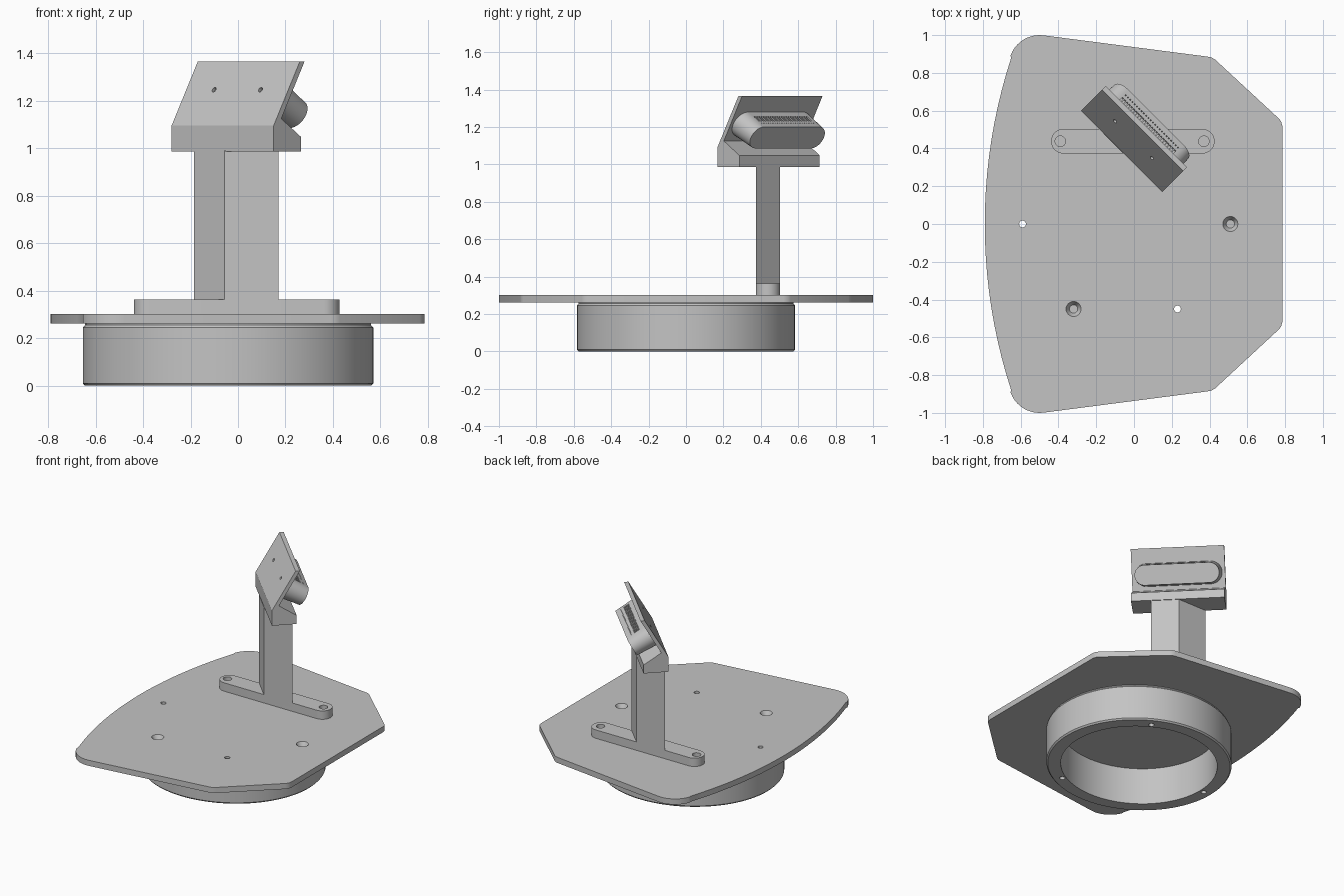
import bpy, bmesh, math
from mathutils import Matrix, Vector

cube = bpy.data.objects.get("Cube")
if cube:
    bpy.data.objects.remove(cube, do_unlink=True)

grey = bpy.data.materials.new("plain grey")
grey.use_nodes = True
GREY = (0.55, 0.55, 0.55, 1)
grey.diffuse_color = GREY
grey.node_tree.nodes["Principled BSDF"].inputs["Base Color"].default_value = GREY


def make(name, bm, matrix=None):
    bmesh.ops.recalc_face_normals(bm, faces=bm.faces)
    if matrix:
        bm.transform(matrix)
    mesh = bpy.data.meshes.new(name)
    bm.to_mesh(mesh)
    bm.free()
    mesh.materials.append(grey)
    ob = bpy.data.objects.new(name, mesh)
    bpy.context.collection.objects.link(ob)
    return ob


def add_prism(bm, low, z0, z1, high=None):
    a = [bm.verts.new((x, y, z0)) for x, y in low]
    b = [bm.verts.new((x, y, z1)) for x, y in (high or low)]
    bm.faces.new(a[::-1])
    bm.faces.new(b)
    for i in range(len(a)):
        j = (i + 1) % len(a)
        bm.faces.new((a[i], a[j], b[j], b[i]))


def prism(name, low, z0, z1, high=None, matrix=None):
    bm = bmesh.new()
    add_prism(bm, low, z0, z1, high)
    return make(name, bm, matrix)


def arc(cx, cy, r, start, end, n=16):
    angles = [math.radians(start + (end - start) * i / n) for i in range(n + 1)]
    return [(cx + r * math.cos(a), cy + r * math.sin(a)) for a in angles]


def circle(x, y, r, n=24):
    return arc(x, y, r, 0, 360, n)[:-1]


def stadium(half, r, cx=0, cy=0):
    return arc(cx + half - r, cy, r, -90, 90) + arc(cx - half + r, cy, r, 90, 270)


def activate(ob):
    bpy.ops.object.select_all(action="DESELECT")
    ob.select_set(True)
    bpy.context.view_layer.objects.active = ob


def cut(ob, bm, matrix=None):
    cutter = make("cutter", bm, matrix)
    cutter.hide_render = True
    mod = ob.modifiers.new("cut", "BOOLEAN")
    mod.operation = "DIFFERENCE"
    mod.solver = "EXACT"
    mod.object = cutter
    activate(ob)
    bpy.ops.object.modifier_apply(modifier=mod.name)
    bpy.data.objects.remove(cutter, do_unlink=True)


def smooth(ob):
    activate(ob)
    bpy.ops.object.shade_smooth_by_angle(angle=math.radians(30))


# Base plate: bowed back edge, rounded corners, clipped far side
half = arc(2.05, 0, 2.84, 180, 162, 10)
half += arc(-0.5, 0.837, 0.163, 160, 82, 10)
half += [(0.39, 0.886), (0.41, 0.882), (0.43, 0.87), (0.765, 0.56), (0.779, 0.543), (0.785, 0.52)]
outline = half + [(x, -y) for x, y in reversed(half[1:])]
plate = prism("base_plate", outline, 0.262, 0.302)

screw_holes = [(-0.59, 0), (0.23, -0.45), (0.23, 0.45)]
holes = bmesh.new()
for x, y in screw_holes:
    add_prism(holes, circle(x, y, 0.018), 0.2, 0.4)
for x, y in ((0.51, 0), (-0.32, -0.45)):
    add_prism(holes, circle(x, y, 0.022), 0.27, 0.32, circle(x, y, 0.05))
    add_prism(holes, circle(x, y, 0.015), 0.2, 0.265)
cut(plate, holes)

# Slightly oval ring under the plate
profile = [(0.845, 0), (0.985, 0), (1, 0.01), (1, 0.245), (0.985, 0.255), (0.985, 0.263), (0.845, 0.263)]
SEG = 96
bm = bmesh.new()
loops = []
for i in range(SEG):
    a = math.tau * i / SEG
    loops.append([bm.verts.new((-0.042 + 0.612 * r * math.cos(a), 0.584 * r * math.sin(a), z))
                  for r, z in profile])
for i in range(SEG):
    p, q = loops[i], loops[(i + 1) % SEG]
    for j in range(len(profile)):
        k = (j + 1) % len(profile)
        bm.faces.new((p[j], q[j], q[k], p[k]))
ring = make("base_ring", bm)
holes = bmesh.new()
for x, y in screw_holes:
    add_prism(holes, circle(x, y, 0.018), -0.1, 0.4)
cut(ring, holes)

# Foot bar with two bolt holes
foot = prism("foot_bar", stadium(0.433, 0.065, -0.006, 0.438), 0.302, 0.362)
holes = bmesh.new()
for x in (-0.39, 0.37):
    add_prism(holes, circle(x, 0.438, 0.028), 0.28, 0.4)
cut(foot, holes)

# Post: parallelogram section with two diagonal faces
prism("post", [(-0.057, 0.373), (0.17, 0.373), (0.04, 0.503), (-0.185, 0.503)], 0.33, 0.99)

# Head frame: u runs along the head, v points to its back
U = Vector((1, -1, 0)).normalized()
V = Vector((1, 1, 0)).normalized()
Z = Vector((0, 0, 1))
MID = -0.318


def frame(x, y, z, origin):
    m = Matrix((x, y, z)).transposed().to_4x4()
    m.translation = origin
    return m


# Head bracket: block with a leaning plate
bracket = prism("head_bracket",
                [(0.226, 0.987), (0.389, 0.987), (0.389, 1.048), (0.272, 1.125),
                 (0.41, 1.365), (0.382, 1.365), (0.226, 1.095)],
                -0.304, 0.304, matrix=frame(V, Z, U, U * MID))

# Sensor housing on the back of the leaning plate
lean = math.radians(30)
up = V * math.sin(lean) + Z * math.cos(lean)
out = V * math.cos(lean) - Z * math.sin(lean)
tilt = frame(-U, up, out, U * MID + V * 0.323 + Z * 1.215)
holes = bmesh.new()
for x in (-0.138, 0.138):
    add_prism(holes, circle(x, 0.023, 0.011, 16), -0.06, -0.01)
cut(bracket, holes, tilt)

housing = prism("sensor_housing", stadium(0.285, 0.075), -0.005, 0.145, stadium(0.276, 0.066), tilt)

# Vent slots on top and a row of small dots beside them
vents = bmesh.new()
for i in range(24):
    x = -0.196 + i * 0.017
    for w, s0, s1 in ((0.005, 0.045, 0.085), (0.003, 0.105, 0.111)):
        add_prism(vents, [(x - w, 0.058), (x + w, 0.058), (x + w, 0.09), (x - w, 0.09)], s0, s1)
cut(housing, vents, tilt)

for ob in (plate, ring, foot, bracket, housing):
    smooth(ob)
